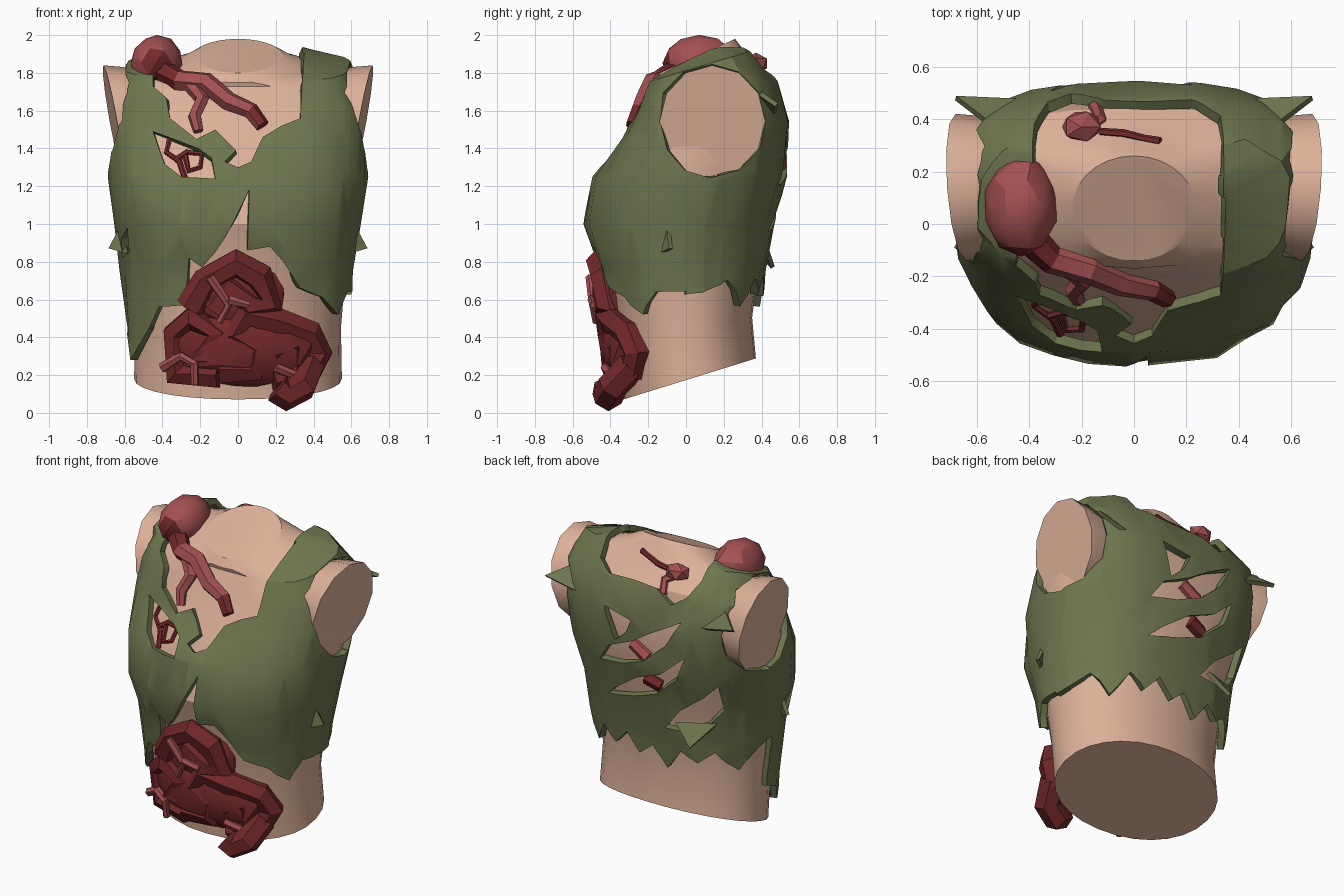
import bpy, bmesh, math, random
from mathutils import Vector, Matrix
from mathutils.bvhtree import BVHTree

random.seed(4)
cube = bpy.data.objects.get("Cube")
if cube:
    bpy.data.objects.remove(cube, do_unlink=True)

def material(name, rgb):
    m = bpy.data.materials.new(name)
    m.use_nodes = True
    m.diffuse_color = (*rgb, 1)
    m.node_tree.nodes["Principled BSDF"].inputs["Base Color"].default_value = (*rgb, 1)
    return m

SKIN = material("skin", (0.72, 0.44, 0.32))
CLOTH = material("olive cloth", (0.155, 0.18, 0.077))
FLESH = material("pink flesh", (0.37, 0.08, 0.085))
GUT = material("dark red", (0.17, 0.021, 0.024))

def add(name, data, *mats):
    ob = bpy.data.objects.new(name, data)
    bpy.context.collection.objects.link(ob)
    data.materials.clear()
    for m in mats:
        data.materials.append(m)
    return ob

def make(name, bm, *mats):
    me = bpy.data.meshes.new(name)
    bm.to_mesh(me)
    bm.free()
    return add(name, me, *mats)

def smooth(ob, degrees):
    bpy.ops.object.select_all(action='DESELECT')
    ob.select_set(True)
    bpy.context.view_layer.objects.active = ob
    bpy.ops.object.shade_smooth_by_angle(angle=math.radians(degrees))
    return ob

def bake(ob, mat):
    """Replace an object by a plain mesh of its evaluated shape."""
    bpy.context.view_layer.update()
    me = bpy.data.meshes.new_from_object(ob.evaluated_get(bpy.context.evaluated_depsgraph_get()))
    name = ob.name
    bpy.data.objects.remove(ob, do_unlink=True)
    return add(name, me, mat)

def loft(rings, caps=True):
    bm = bmesh.new()
    loops = [[bm.verts.new(p) for p in ring] for ring in rings]
    for a, b in zip(loops, loops[1:]):
        for i in range(len(a)):
            bm.faces.new((a[i - 1], a[i], b[i], b[i - 1]))
    if caps:
        bm.faces.new(loops[0])
        bm.faces.new(loops[-1])
        bmesh.ops.recalc_face_normals(bm, faces=bm.faces)
    return bm

# Torso sections: height, centre y, half width, half depth, tilt, squareness
SECTIONS = [(0.18, 0.02, 0.55, 0.35, 0.31, 2.1), (0.45, -0.01, 0.545, 0.36, 0.15, 2.1),
            (0.75, -0.02, 0.57, 0.40, 0, 2.2), (1.0, -0.04, 0.60, 0.46, 0, 2.3),
            (1.25, 0.02, 0.635, 0.46, 0, 2.5), (1.5, 0.10, 0.63, 0.39, 0.1, 3), (1.68, 0.11, 0.62, 0.33, 0.2, 3),
            (1.80, 0.08, 0.55, 0.24, 0.3, 2.7), (1.845, 0.06, 0.33, 0.23, 0.42, 2), (1.89, 0.06, 0.235, 0.2, 0.45, 2)]

def body_rings(grow=0.0, jitter=0.0, sides=28):
    rings = []
    for z, yc, hw, hd, tilt, n in SECTIONS:
        ring = []
        for i in range(sides):
            c, s = math.cos(math.tau * i / sides), math.sin(math.tau * i / sides)
            g = grow + random.random() * jitter
            x = math.copysign(abs(c) ** (2 / n), c) * (hw + g)
            y = math.copysign(abs(s) ** (2 / n), s) * (hd + g)
            ring.append((x, yc + y, z + tilt * y + (grow if z > 1.75 else 0)))
        rings.append(ring)
    return rings

# Torso with neck stump
bm = loft(body_rings())
surface = BVHTree.FromBMesh(bm)
smooth(make("torso", bm, SKIN), 24)

# Arm stumps, cut on a slope
def arm_oval(side, scale, x0, slope=0.0, lean=0.0):
    angles = [math.tau * i / 12 for i in range(12)]
    return [(side * (x0 + slope * math.sin(a) + lean * math.cos(a)), 0.14 + 0.28 * scale * math.cos(a),
             1.545 + 0.295 * scale * math.sin(a)) for a in angles]

for side, label in ((1, "left"), (-1, "right")):
    bm = loft([arm_oval(side, 0.8, 0.4), arm_oval(side, 0.97, 0.58, 0.03), arm_oval(side, 1, 0.66, 0.053, 0.02)])
    smooth(make(label + "_arm_stump", bm, SKIN), 35)

# Torn shirt: a grown torso sheet with ragged outlines cut out of it
cloth = loft(body_rings(0.036, 0.022), caps=False)
bmesh.ops.triangulate(cloth, faces=cloth.faces)

def split(faces, co, no):
    geom = list(dict.fromkeys(g for f in faces for g in (f, *f.edges, *f.verts)))
    bmesh.ops.bisect_plane(cloth, geom=geom, dist=1e-5, plane_co=co, plane_no=no.normalized())

def inside(x, y, edges):
    return sum((b > y) != (d > y) and x < a + (y - b) * (c - a) / (d - b) for (a, b), (c, d) in edges) % 2 == 1

def cut(outline, axis, lo, hi):
    """Remove the cloth within a 2D outline, seen along an axis from lo to hi."""
    u, v = [k for k in range(3) if k != axis]
    edges = list(zip(outline, outline[1:] + outline[:1]))
    along = Vector([k == axis for k in range(3)])
    for d in (lo, hi):
        split(cloth.faces, along * d, along)
    for p, q in edges:
        co, no = Vector(), Vector()
        co[u], co[v], no[u], no[v] = p[0], p[1], q[1] - p[1], p[0] - q[0]
        near = [f for f in cloth.faces if lo < f.calc_center_median()[axis] < hi and all(
            min(w.co[k] for w in f.verts) < max(p[i], q[i]) + 0.001 and
            max(w.co[k] for w in f.verts) > min(p[i], q[i]) - 0.001 for i, k in enumerate((u, v)))]
        if near:
            split(near, co, no)
    centres = [(f, f.calc_center_median()) for f in cloth.faces]
    gone = [f for f, m in centres if lo < m[axis] < hi and inside(m[u], m[v], edges)]
    bmesh.ops.delete(cloth, geom=gone, context='FACES')

# Necklines, front then back
cut([(-0.44, 2.2), (-0.45, 1.73), (-0.38, 1.67), (-0.36, 1.56), (-0.22, 1.45), (-0.12, 1.5), (-0.01, 1.39),
     (-0.07, 1.33), (0, 1.3), (0.07, 1.33), (0.13, 1.46), (0.23, 1.52), (0.33, 1.56), (0.34, 1.75), (0.37, 2.2)],
    1, -1, 0.1)
cut([(-0.41, 2.2), (-0.38, 1.84), (-0.33, 1.75), (-0.24, 1.69), (-0.12, 1.76), (0.05, 1.77), (0.22, 1.77),
     (0.33, 1.82), (0.37, 2.2)], 1, 0.1, 1)
# Front hem with a hanging strip, saw-toothed back hem
cut([(-0.8, 0.62), (-0.61, 0.6), (-0.57, 0.28), (-0.47, 0.45), (-0.42, 0.56), (-0.28, 0.57), (-0.26, 0.82),
     (-0.19, 0.77), (-0.12, 0.85), (-0.06, 0.94), (0.06, 1.18), (0.05, 0.86), (0.17, 0.88), (0.24, 0.8),
     (0.33, 0.66), (0.45, 0.61), (0.53, 0.52), (0.58, 0.64), (0.8, 0.66), (0.8, -0.2), (-0.8, -0.2)], 1, -1, 0)
teeth = [(-0.81 + 0.0953 * i, (0.6 if i % 2 else 0.72) + random.uniform(-0.04, 0.03)) for i in range(18)]
cut(teeth + [(0.82, -0.2), (-0.82, -0.2)], 1, 0, 1)
# Armholes
for lo, hi in ((0.56, 1), (-1, -0.56)):
    cut([(p[1] + random.uniform(-0.015, 0.015), p[2]) for p in arm_oval(1, 1.02, 0)], 0, lo, hi)
# Chest tear, back tears and side tear
cut([(-0.45, 1.49), (-0.34, 1.45), (-0.21, 1.4), (-0.14, 1.35), (-0.12, 1.24), (-0.3, 1.25), (-0.39, 1.32)], 1, -1, 0)
for tear in ([(0.22, 1.58), (0.02, 1.54), (0.06, 1.45), (0.15, 1.37)],
             [(0.28, 1.2), (0.2, 1.32), (0.02, 1.4), (-0.12, 1.49), (-0.32, 1.6), (-0.22, 1.43), (-0.06, 1.29), (0.1, 1.23)],
             [(0.26, 0.96), (0.17, 1.04), (0, 1.16), (-0.18, 1.23), (-0.34, 1.37), (-0.28, 1.21), (-0.12, 1.07), (0.05, 1.01)],
             [(-0.15, 0.84), (-0.26, 0.98), (-0.42, 1.1), (-0.51, 1.19), (-0.5, 1.0), (-0.42, 0.9), (-0.28, 0.84)]):
    cut(tear, 1, 0, 1)
cut([(-0.28, 0.98), (-0.16, 0.92), (-0.12, 0.82), (-0.24, 0.85)], 0, -1, -0.3)
shirt = make("torn_shirt", cloth, CLOTH)
thick = shirt.modifiers.new("thickness", 'SOLIDIFY')
thick.thickness, thick.offset = 0.04, -1
smooth(bake(shirt, CLOTH), 30)

# Loose tabs sticking out of the shirt
def tab(name, *pts):
    a, c, d = (Vector(p) for p in pts)
    n = (c - a).cross(d - a).normalized() * 0.012
    make(name, loft([[p + n for p in (a, c, d)], [p - n for p in (a, c, d)]]), CLOTH)

for s, label in ((1, "left"), (-1, "right")):
    tab(label + "_shoulder_tab", (s * 0.45, 0.47, 1.58), (s * 0.55, 0.38, 1.7), (s * 0.68, 0.48, 1.63))
    tab(label + "_side_tab", (s * 0.6, -0.1, 1.02), (s * 0.58, -0.14, 0.84), (s * 0.68, -0.08, 0.87))
tab("tear_flap", (-0.22, 0.42, 0.89), (-0.46, 0.33, 0.91), (-0.35, 0.46, 0.77))

def on_body(path, lift, side=-1):
    """Lift (x, z) points just off the front (-1) or back (1) of the torso."""
    out = []
    for x, z in path:
        hit = surface.ray_cast(Vector((x, side * 3, z)), Vector((0, -side, 0)))[0]
        out.append((x, (hit.y if hit else side * 0.36) + side * lift, z))
    return out

def tube(name, pts, radius, mat, end=1.0):
    cu = bpy.data.curves.new(name, 'CURVE')
    cu.dimensions = '3D'
    cu.bevel_depth, cu.bevel_resolution, cu.use_fill_caps = radius, 1, True
    sp = cu.splines.new('POLY')
    sp.points.add(len(pts) - 1)
    for i, (p, q) in enumerate(zip(sp.points, pts)):
        p.co = (*q, 1)
        p.radius = (1 + (end - 1) * i / (len(pts) - 1)) * random.uniform(0.9, 1.1)
    return smooth(bake(add(name, cu, mat), mat), 25)

def blob(name, centre, size, mats, rough=0.08, detail=2):
    b = bmesh.new()
    bmesh.ops.create_icosphere(b, subdivisions=detail, radius=1)
    for v in b.verts:
        v.co *= 1 - random.random() * rough
    b.transform(Matrix.Translation(centre) @ Matrix.Diagonal((*size, 1)))
    return smooth(make(name, b, *mats), 22)

# Spilled guts: two mounds wrapped in winding loops
blob("gut_mound", (0.02, -0.31, 0.36), (0.42, 0.16, 0.24), [GUT])
blob("upper_gut_mound", (0.01, -0.36, 0.63), (0.26, 0.1, 0.22), [GUT])
for i, path in enumerate((
        [(-0.1, 0.2), (-0.32, 0.21), (-0.33, 0.42), (-0.24, 0.5), (-0.12, 0.42), (-0.22, 0.3), (-0.05, 0.3)],
        [(-0.1, 0.23), (0.08, 0.23), (0.1, 0.35), (-0.02, 0.42), (0.04, 0.52), (0.2, 0.48), (0.37, 0.42),
         (0.42, 0.32), (0.36, 0.21)],
        [(-0.25, 0.56), (-0.17, 0.7), (-0.01, 0.79), (0.11, 0.72), (0.17, 0.58), (0.06, 0.57), (-0.04, 0.66), (-0.12, 0.54)],
        [(0.18, 0.3), (0.29, 0.35), (0.28, 0.2), (0.18, 0.18)])):
    tube("gut_loop_%d" % (i + 1), on_body(path, 0.02), 0.08, GUT)
tube("gut_end", on_body([(0.38, 0.25)], 0.03) + [(0.34, -0.39, 0.14), (0.26, -0.41, 0.09), (0.21, -0.42, 0.13)], 0.085, GUT)

# Pink veins over the guts
for i, path in enumerate(([(-0.15, 0.72), (-0.08, 0.62), (-0.05, 0.57), (-0.1, 0.48)], [(-0.05, 0.6), (0.06, 0.57)],
                          [(-0.4, 0.24), (-0.3, 0.3), (-0.23, 0.26), (-0.23, 0.15)], [(0.2, 0.24), (0.3, 0.2), (0.36, 0.22)])):
    tube("gut_vein_%d" % (i + 1), on_body(path, 0.1), 0.028, FLESH, 0.7)

# Shoulder growth and its roots, with dark patches in front and at the tip
growth = blob("shoulder_growth", (-0.43, 0.07, 1.852), (0.145, 0.2, 0.152), [FLESH, GUT], 0.05)
for f in growth.data.polygons:
    f.material_index = int(f.normal.y < -0.45 and abs(f.normal.x) < 0.6 and f.normal.z < 0.5)
root = tube("growth_root", [(-0.42, -0.03, 1.82)] + on_body(
    [(-0.31, 1.76), (-0.17, 1.75), (-0.05, 1.65), (0.07, 1.6), (0.13, 1.52)], 0.025), 0.07, FLESH, 0.5)
root.data.materials.append(GUT)
for f in root.data.polygons:
    f.material_index = int(f.center.x < -0.31 or f.center.x > 0.085)
tube("growth_branch", on_body([(-0.26, 1.75), (-0.19, 1.66), (-0.23, 1.57), (-0.21, 1.49)], 0.02), 0.045, FLESH, 0.6)

# Thin veins in the chest tear
for i, path in enumerate((
        [(-0.36, 1.46), (-0.38, 1.38), (-0.31, 1.33), (-0.28, 1.24)],
        [(-0.33, 1.34), (-0.27, 1.38), (-0.19, 1.37), (-0.2, 1.3), (-0.26, 1.28), (-0.28, 1.36)])):
    tube("chest_vein_%d" % (i + 1), on_body(path, 0.004), 0.015, GUT)

# Growths on the upper back and in the back tears
blob("back_growth", (-0.2, 0.37, 1.85), (0.085, 0.07, 0.06), [FLESH], 0.1, 1)
for name, path, radius, mat in (("back_growth_root", [(-0.18, 1.82), (-0.13, 1.79), (-0.15, 1.72)], 0.028, FLESH),
                                ("neck_vein", [(-0.13, 1.84), (-0.04, 1.85), (0.04, 1.87), (0.1, 1.89)], 0.016, GUT),
                                ("back_lump", [(0.04, 1.37), (-0.07, 1.3)], 0.045, FLESH),
                                ("lower_back_lump", [(-0.04, 1.16), (-0.14, 1.12)], 0.045, GUT)):
    tube(name, on_body(path, 0.005, 1), radius, mat)
